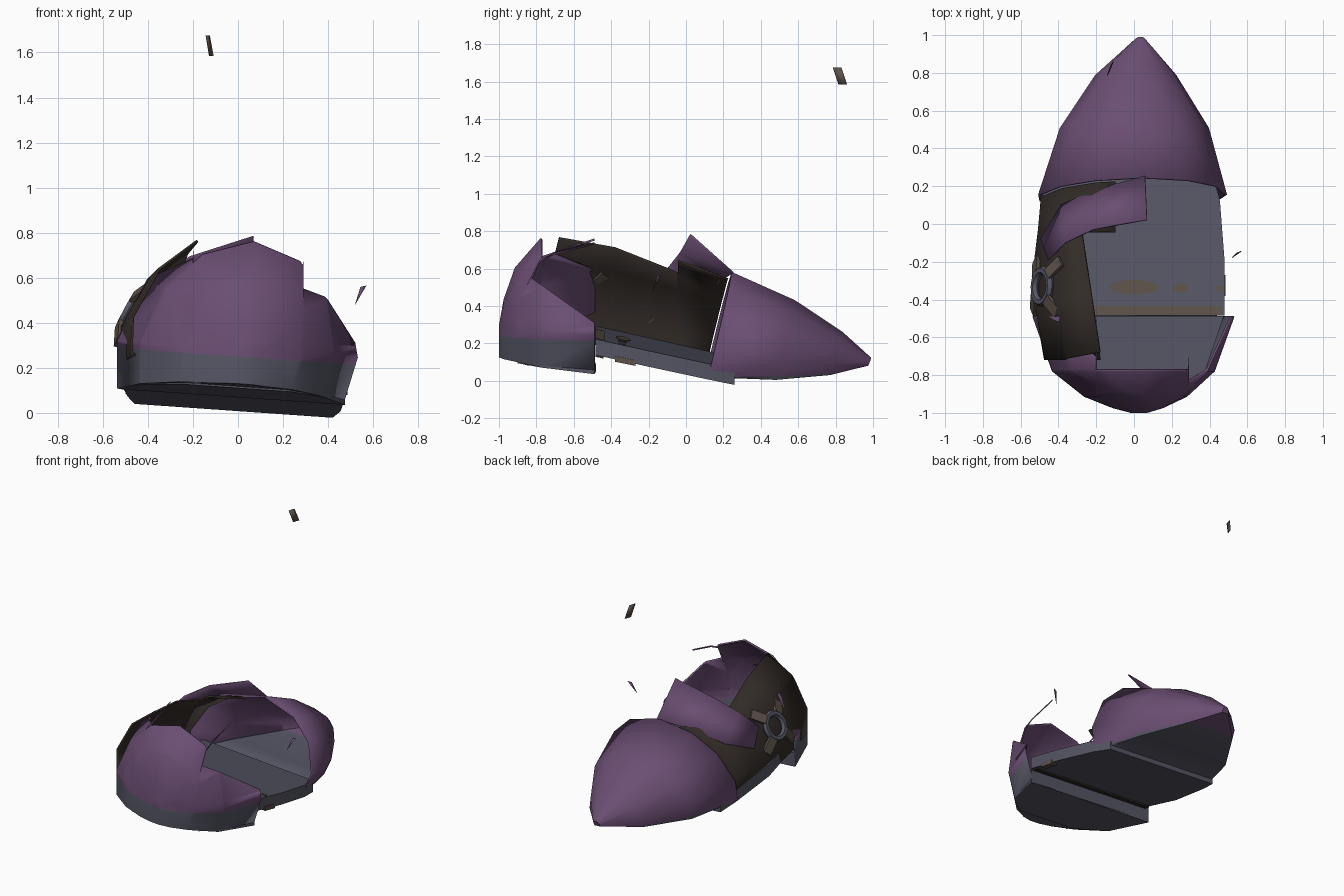
import bpy, bmesh, math
from mathutils import Vector, Matrix

if "Cube" in bpy.data.objects:
    bpy.data.objects.remove(bpy.data.objects["Cube"])

ROLL = 0.07


def mat(name, rgb):
    m = bpy.data.materials.new(name)
    m.diffuse_color = (*rgb, 1)
    m.use_nodes = True
    m.node_tree.nodes["Principled BSDF"].inputs["Base Color"].default_value = m.diffuse_color
    return m


PURPLE = mat("purple_hull", (0.145, 0.075, 0.17))
GREY = mat("blue_grey_metal", (0.092, 0.092, 0.128))
DARK = mat("dark_brown_lining", (0.033, 0.025, 0.021))
TAUPE = mat("taupe_metal", (0.105, 0.082, 0.065))

# Half cross-section of the hull: width fraction, height fraction
HALF = [(0.94, 0), (1.0, 0.28), (0.83, 0.65), (0.50, 0.89), (0, 1)]
RING = HALF + [(-w, h) for w, h in reversed(HALF[:-1])]


def finish(bm, name, mats, thick=0, angle=38):
    me = bpy.data.meshes.new(name)
    bm.to_mesh(me)
    bm.free()
    for m in mats:
        me.materials.append(m)
    for p in me.polygons:
        p.use_smooth = True
    me.set_sharp_from_angle(angle=math.radians(angle))
    ob = bpy.data.objects.new(name, me)
    bpy.context.collection.objects.link(ob)
    if thick:
        s = ob.modifiers.new("thickness", 'SOLIDIFY')
        s.thickness = thick
        s.offset = -1
    return ob


def loft(stations, cap=None):
    """Hull skin from (y, half width, bottom z, top z, tilt, centre x)."""
    bm = bmesh.new()
    rows = []
    for y, w, zb, zt, tilt, cx in stations:
        row = []
        for a, h in RING:
            dz = h * (zt - zb)
            x = cx + a * w + 0.15 * dz
            row.append(bm.verts.new((x, y + tilt * dz, zb + dz - ROLL * x)))
        rows.append(row)
    n = len(RING)
    for r, s in zip(rows, rows[1:]):
        for i in range(n):
            bm.faces.new((r[i], r[(i + 1) % n], s[(i + 1) % n], s[i]))
    if cap is not None:
        bm.faces.new(rows[cap])
    bmesh.ops.recalc_face_normals(bm, faces=bm.faces)
    # make the skin point outwards
    c = sum((v.co for v in bm.verts), Vector()) / len(bm.verts)
    if sum((f.calc_center_median() - c).dot(f.normal) * f.calc_area() for f in bm.faces) < 0:
        bmesh.ops.reverse_faces(bm, faces=bm.faces)
    return bm


def cut(bm, point, normal):
    bmesh.ops.bisect_plane(bm, geom=bm.verts[:] + bm.edges[:] + bm.faces[:],
                           plane_co=point, plane_no=normal)


def break_away(bm, planes):
    """Remove the region in front of every one of the planes."""
    for p, n in planes:
        cut(bm, p, n)
    gone = [f for f in bm.faces if all(
        (f.calc_center_median() - Vector(p)).dot(Vector(n)) > 0 for p, n in planes)]
    bmesh.ops.delete(bm, geom=gone, context='FACES')


def band(bm, z):
    cut(bm, (0, 0, z), (ROLL, 0, 1))
    for f in bm.faces:
        c = f.calc_center_median()
        f.material_index = int(c.z + ROLL * c.x < z)


# Front hull section with its broken opening
bm = loft([(-1.0, 0.04, 0.13, 0.30, 0, 0.02),
           (-0.975, 0.13, 0.125, 0.44, 0, 0.01),
           (-0.915, 0.27, 0.12, 0.61, 0, -0.01),
           (-0.78, 0.43, 0.10, 0.765, 0, -0.03),
           (-0.49, 0.535, 0.07, 0.83, 0, -0.035)], cap=0)
break_away(bm, [((-0.2, 0, 0), (1, 0, 0)), ((0.29, 0, 0), (-1, 0, 0)),
                ((0, -0.77, 0), (0, 1, 0)), ((0, 0, 0.3), (0, 0, 1))])
break_away(bm, [((0.29, 0, 0), (1, 0, 0)), ((0, -0.84, 0.56), (0, 0.71, 1))])
break_away(bm, [((-0.2, 0, 0), (-1, 0, 0)), ((-0.2, -0.71, 0), (1.1, 1, 0)),
                ((0, 0, 0.3), (0, 0, 1))])
band(bm, 0.25)
finish(bm, "front_hull", [PURPLE, GREY], 0.012)

# Pointed tail section, open at the break
bm = loft([(0.12, 0.50, 0.05, 0.585, 0.235, -0.03),
           (0.48, 0.395, 0.03, 0.435, 0.25, -0.015),
           (0.77, 0.215, 0.045, 0.265, 0.3, 0.0),
           (0.975, 0.025, 0.085, 0.125, 0.4, 0.03)], cap=-1)
band(bm, 0.05)
finish(bm, "tail_hull", [PURPLE, GREY], 0.012)

# Dark exposed inner wall on the left side
bm = loft([(-0.80, 0.46, 0.24, 0.82, 0.235, -0.03),
           (-0.50, 0.515, 0.18, 0.78, 0.235, -0.03),
           (-0.20, 0.515, 0.11, 0.69, 0.235, -0.03),
           (0.11, 0.485, 0.05, 0.575, 0.235, -0.03)])
break_away(bm, [((-0.24, -0.3, 0), (1, 0.15, 0)), ((0, -0.04, 0), (0, -1, 0))])
break_away(bm, [((-0.1, 0, 0), (1, 0, 0)), ((0, -0.05, 0), (0, 1, 0))])
break_away(bm, [((0, -0.72, 0), (0, -1, 0))])
finish(bm, "inner_wall", [DARK], 0.012)


def slab(name, outline, z0, slope, thick, m):
    """Sloping plate; z0 is the top height at y = 0."""
    bm = bmesh.new()
    rows = [[bm.verts.new((x, y, z0 + slope * y - ROLL * x - d)) for x, y in outline]
            for d in (0, thick)]
    n = len(outline)
    bm.faces.new(rows[0])
    bm.faces.new(rows[1][::-1])
    for i in range(n):
        j = (i + 1) % n
        bm.faces.new((rows[0][j], rows[0][i], rows[1][i], rows[1][j]))
    bmesh.ops.recalc_face_normals(bm, faces=bm.faces)
    return finish(bm, name, [m])


# Floors, with the dark strip and worn patches
slab("middle_floor", [(-0.50, -0.485), (0.48, -0.485), (0.48, -0.2), (0.455, 0.12), (0.42, 0.26),
                      (-0.46, 0.26), (-0.49, 0.12), (-0.53, -0.2)], 0.15, -0.22, 0.085, GREY)
slab("front_floor", [(-0.53, -0.488), (0.475, -0.488), (0.38, -0.77), (0.23, -0.90), (-0.23, -0.90),
                     (-0.43, -0.77)], 0.12, -0.10, 0.10, GREY)
slab("floor_strip", [(-0.25, -0.483), (0.46, -0.483), (0.46, -0.435), (-0.25, -0.435)],
     0.154, -0.22, 0.008, TAUPE)
slab("under_floor_strip", [(-0.50, -0.484), (0.47, -0.484), (0.47, -0.44), (-0.50, -0.44)],
     0.07, -0.22, 0.015, DARK)
for i, (x, y, rx, ry) in enumerate([(0, -0.335, 0.135, 0.04), (0.245, -0.34, 0.04, 0.025),
                                    (0.45, -0.34, 0.02, 0.018)]):
    pts = [(x + rx * math.cos(k * math.pi / 5), y + ry * math.sin(k * math.pi / 5))
           for k in range(10)]
    slab(f"floor_patch_{i}", pts, 0.154, -0.22, 0.008, TAUPE)


def ribbon(name, a, b, m, thick=0.008):
    bm = bmesh.new()
    va, vb = [bm.verts.new(p) for p in a], [bm.verts.new(p) for p in b]
    for i in range(len(a) - 1):
        bm.faces.new((va[i], vb[i], vb[i + 1], va[i + 1]))
    return finish(bm, name, [m], thick)


# Hull panel peeled upwards at the break
ribbon("peeled_panel",
       [(0.06, 0.25, 0.575), (-0.20, 0.18, 0.53), (-0.38, 0.10, 0.455), (-0.49, -0.08, 0.38)],
       [(0.07, 0.02, 0.78), (-0.21, -0.03, 0.69), (-0.36, -0.10, 0.60), (-0.45, -0.19, 0.49)],
       PURPLE)

# Round port on the left wall, with four brackets
FRAME = Matrix.Translation((-0.485, -0.33, 0.45)) @ \
    Vector((-0.88, 0.05, 0.47)).to_track_quat('Z', 'Y').to_matrix().to_4x4()
bpy.ops.mesh.primitive_torus_add(major_radius=0.085, minor_radius=0.022,
                                 major_segments=20, minor_segments=6)
ring = bpy.context.object
ring.name = "port_ring"
ring.matrix_world = FRAME
ring.data.materials.append(GREY)
bpy.ops.object.shade_smooth_by_angle(angle=math.radians(40))
for k in range(4):
    bm = bmesh.new()
    bmesh.ops.create_cube(bm, size=1, matrix=Matrix.Rotation(math.radians(45 + 90 * k), 4, 'Z')
                          @ Matrix.Translation((0.145, 0, -0.01))
                          @ Matrix.Rotation(0.35, 4, 'Y')
                          @ Matrix.Diagonal((0.11, 0.065, 0.02, 1)))
    finish(bm, f"port_bracket_{k}", [TAUPE]).matrix_world = FRAME

# Loose pieces flung off the wreck
ribbon("taupe_fragment", [(-0.14, 0.785, 1.675), (-0.125, 0.83, 1.675)],
       [(-0.125, 0.815, 1.585), (-0.108, 0.86, 1.585)], TAUPE, 0.004)
bm = bmesh.new()
bm.faces.new([bm.verts.new(p) for p in [(0.57, -0.145, 0.565), (0.545, -0.155, 0.56),
                                        (0.52, -0.18, 0.48)]])
finish(bm, "purple_fragment", [PURPLE], 0.004)
slab("under_fragment", [(0.44, -0.38), (0.485, -0.38), (0.485, -0.27), (0.44, -0.27)],
     0.09, -0.2, 0.03, TAUPE)
